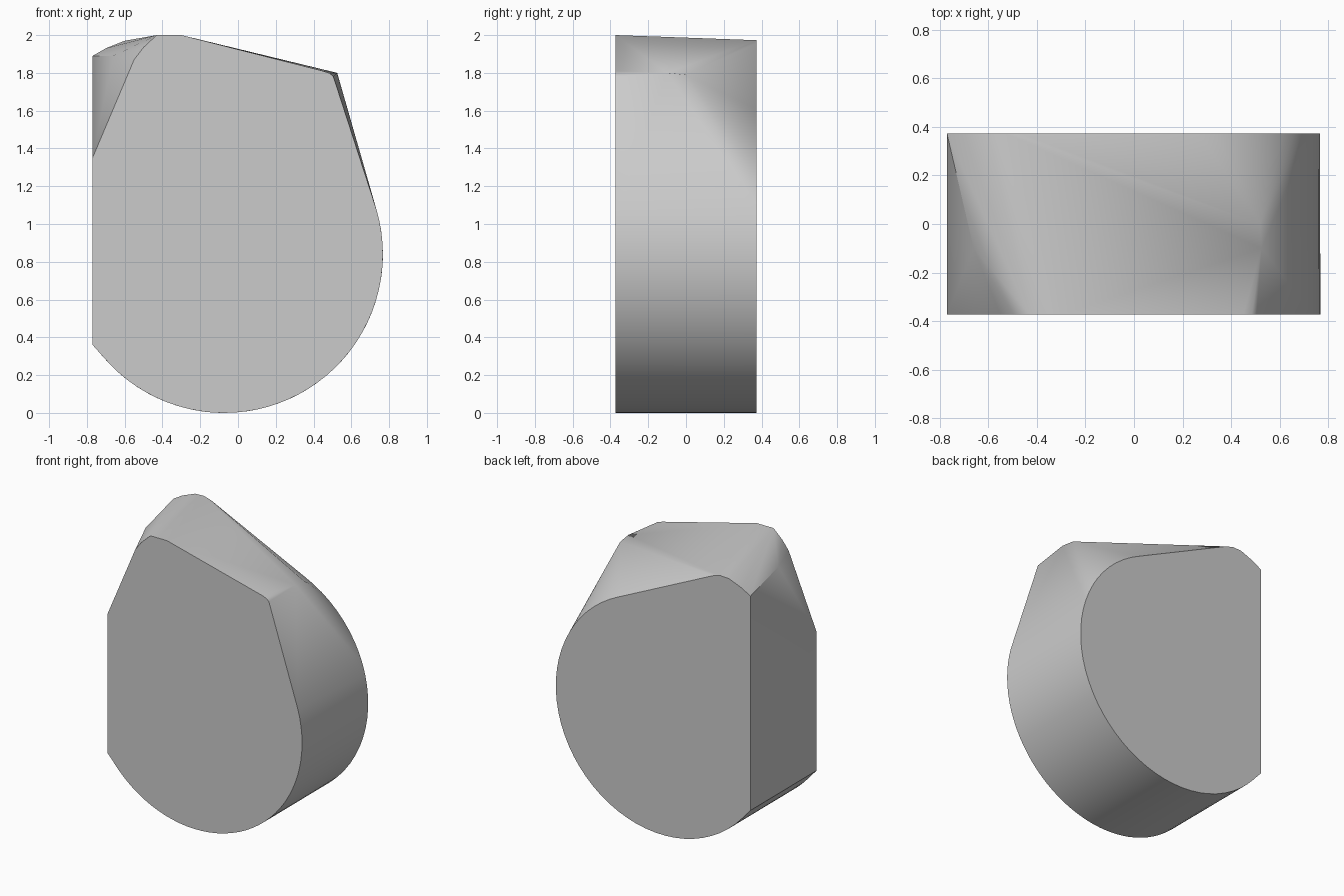
import bpy, bmesh
from math import sin, cos, radians

# Remove the default cube
cube = bpy.data.objects.get("Cube")
if cube:
    bpy.data.objects.remove(cube, do_unlink=True)

HALF_DEPTH = 0.373
CENTRE_X, RADIUS = -0.073, 0.84


def arc(start, end, steps=40):
    """Points on the round lower part, angles in degrees."""
    angles = [radians(start + (end - start) * i / steps) for i in range(steps + 1)]
    return [(CENTRE_X + RADIUS * cos(a), RADIUS + RADIUS * sin(a)) for a in angles]


# Front and back outlines as (x, z): upper corners followed by the round part
flat_side = [(-0.77, 0.36)]
front = flat_side + [(-0.77, 1.35), (-0.55, 1.87), (-0.5, 1.935), (-0.43, 2.0),
                     (-0.3, 2.0), (0.45, 1.81), (0.485, 1.798), (0.505, 1.78)]
front += arc(20, -144)
back = flat_side + [(-0.77, 1.89), (-0.7, 1.93), (-0.6, 1.97), (-0.53, 1.973),
                    (-0.47, 1.955)]
back += arc(66, -144)

# Corners between the two outlines
middle = [(0.525, -0.1, 1.80), (0.52, 0.0, 1.79), (-0.66, -0.1, 1.89)]

points = [(x, -HALF_DEPTH, z) for x, z in front]
points += [(x, HALF_DEPTH, z) for x, z in back] + middle

# Faceted block wrapped around the outlines
bm = bmesh.new()
for p in points:
    bm.verts.new(p)
hull = bmesh.ops.convex_hull(bm, input=bm.verts)
loose = [v for v in bm.verts if not v.link_faces]
bmesh.ops.delete(bm, geom=loose, context='VERTS')
bmesh.ops.dissolve_limit(bm, angle_limit=radians(0.3), verts=bm.verts, edges=bm.edges)
bmesh.ops.recalc_face_normals(bm, faces=bm.faces)
mesh = bpy.data.meshes.new("rounded_block")
bm.to_mesh(mesh)
bm.free()

block = bpy.data.objects.new("rounded_block", mesh)
bpy.context.collection.objects.link(block)

# Plain grey
grey = bpy.data.materials.new("light_grey")
grey.use_nodes = True
colour = (0.6, 0.6, 0.6, 1.0)
grey.diffuse_color = colour
grey.node_tree.nodes["Principled BSDF"].inputs["Base Color"].default_value = colour
mesh.materials.append(grey)

# Smooth round side, sharp rims
bpy.ops.object.select_all(action='DESELECT')
block.select_set(True)
bpy.context.view_layer.objects.active = block
bpy.ops.object.shade_smooth_by_angle(angle=radians(30))
